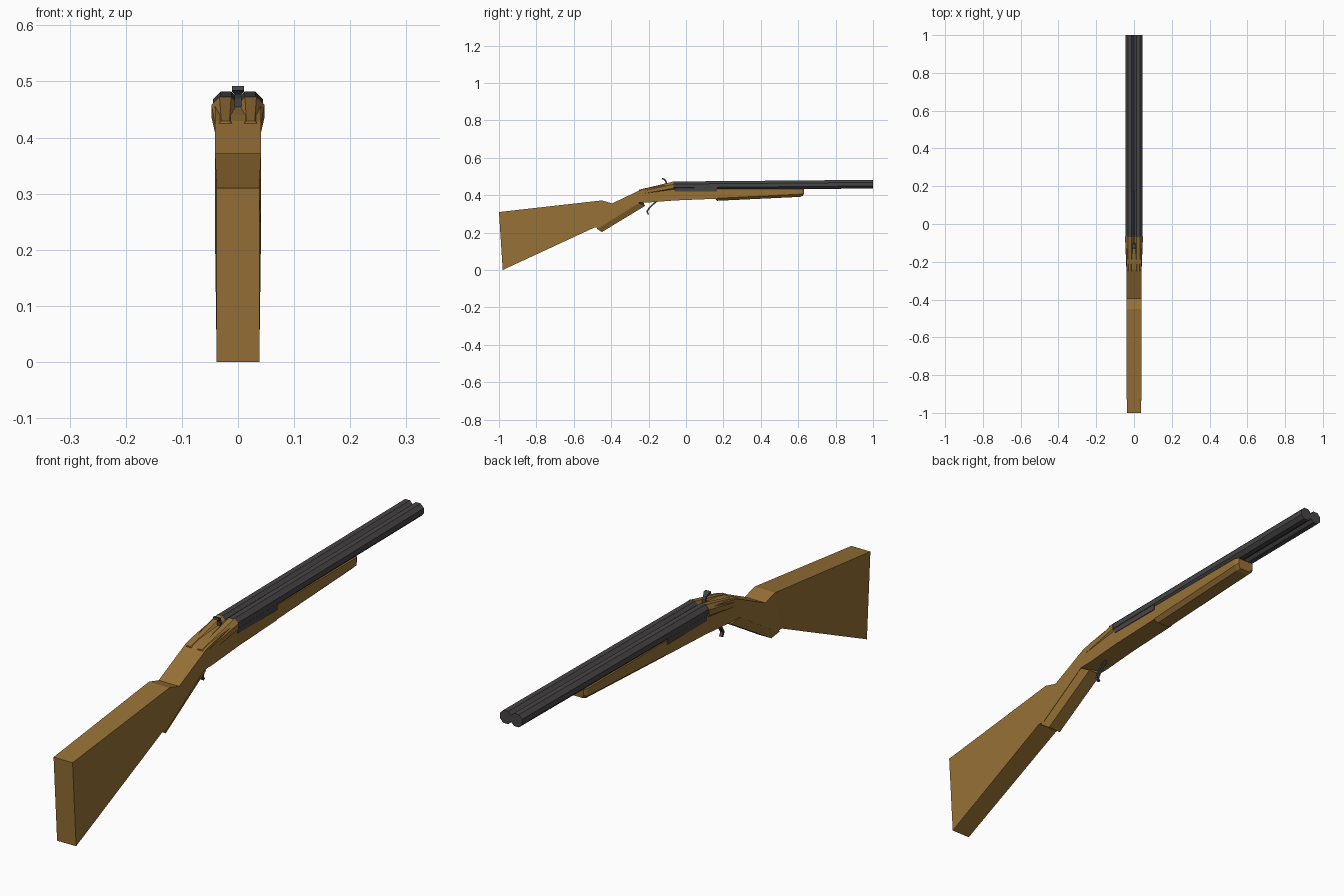
import bpy, bmesh, math
from mathutils import Vector

if "Cube" in bpy.data.objects:
    bpy.data.objects.remove(bpy.data.objects["Cube"])


def material(name, rgb):
    m = bpy.data.materials.new(name)
    m.diffuse_color = (*rgb, 1)
    m.use_nodes = True
    m.node_tree.nodes["Principled BSDF"].inputs["Base Color"].default_value = m.diffuse_color
    return m


wood = material("walnut wood", (0.31, 0.165, 0.037))
steel = material("dark steel", (0.062, 0.058, 0.058))


def loft(name, rings, mat):
    """Skin a list of closed rings and cap both ends."""
    bm = bmesh.new()
    vr = [[bm.verts.new(p) for p in r] for r in rings]
    n = len(vr[0])
    for a, b in zip(vr, vr[1:]):
        for i in range(n):
            j = (i + 1) % n
            bm.faces.new((a[i], a[j], b[j], b[i]))
    bm.faces.new(vr[0])
    bm.faces.new(vr[-1])
    bmesh.ops.recalc_face_normals(bm, faces=bm.faces)
    me = bpy.data.meshes.new(name)
    bm.to_mesh(me)
    bm.free()
    me.materials.append(mat)
    ob = bpy.data.objects.new(name, me)
    bpy.context.collection.objects.link(ob)
    return ob


def mirrored(half):
    """Right half of a ring, top to bottom, closed by its mirror image."""
    return half + [(-x, y, z) for x, y, z in reversed(half)]


def tube(name, x, start, end, mat):
    """Octagonal tube; start and end are (y, z, radius)."""
    rings = []
    for y, z, r in (start, end):
        rings.append([(x + r * math.cos(math.pi * (2 * k + 1) / 8),
                       y, z + r * math.sin(math.pi * (2 * k + 1) / 8)) for k in range(8)])
    return loft(name, rings, mat)


def ribbon(name, path, t, mat):
    """Curved metal lever; path holds (y, z, half width)."""
    rings = []
    for i, (y, z, w) in enumerate(path):
        a, b = path[max(i - 1, 0)], path[min(i + 1, len(path) - 1)]
        d = Vector((b[0] - a[0], b[1] - a[1])).normalized() * t
        rings.append(mirrored([(w, y - d.y, z + d.x), (w, y + d.y, z - d.x)]))
    return loft(name, rings, mat)


# Stock, wrist and receiver: half width, top (y, z), bottom (y, z)
body = [
    (0.038, (-1.0, 0.31), (-0.98, 0.0)),
    (0.041, (-0.45, 0.372), (-0.49, 0.227)),
    (0.041, (-0.395, 0.356), (-0.46, 0.228)),
    (0.041, (-0.24, 0.43), (-0.25, 0.36)),
    (0.041, (-0.20, 0.440), (-0.20, 0.361)),
    (0.041, (-0.065, 0.462), (-0.07, 0.371)),
    (0.041, (-0.06, 0.425), (-0.06, 0.372)),
    (0.040, (0.165, 0.425), (0.165, 0.381)),
]
loft("stock_and_receiver", [mirrored([(w, *t), (w, *b)]) for w, t, b in body], wood)

# Chamfered pistol grip under the wrist
loft("grip", [
    mirrored([(0.041, -0.45, 0.26), (0.041, -0.477, 0.221), (0.026, -0.45, 0.203)]),
    mirrored([(0.041, -0.24, 0.40), (0.041, -0.255, 0.36), (0.026, -0.22, 0.342)]),
], wood)

# Fore-end with chamfered underside and tapered tip
loft("fore_end", [
    mirrored([(0.04, 0.155, 0.434), (0.04, 0.155, 0.383), (0.025, 0.165, 0.37)]),
    mirrored([(0.04, 0.62, 0.434), (0.04, 0.62, 0.406), (0.025, 0.61, 0.391)]),
    mirrored([(0.033, 0.632, 0.432), (0.033, 0.632, 0.411), (0.022, 0.625, 0.397)]),
], wood)

# Barrels and the wooden lobes behind their breeches
for side, sx in (("left", -1), ("right", 1)):
    tube(side + "_barrel", sx * 0.0215, (-0.07, 0.450, 0.025), (1.0, 0.459, 0.025), steel)
    tube(side + "_breech_lobe", sx * 0.0225, (-0.066, 0.448, 0.0272), (-0.25, 0.412, 0.019), wood)

# Rib joining the barrels and the metal block under the breech
loft("barrel_rib", [
    mirrored([(0.006, -0.06, 0.463), (0.006, -0.06, 0.437)]),
    mirrored([(0.006, 0.995, 0.470), (0.006, 0.995, 0.446)]),
], steel)
loft("breech_block", [mirrored([(0.043, y, 0.446), (0.043, y, 0.42)]) for y in (-0.06, 0.165)], steel)

# Top lever and trigger
ribbon("top_lever", [(-0.105, 0.45, 0.007), (-0.106, 0.470, 0.006), (-0.110, 0.479, 0.006),
                     (-0.118, 0.486, 0.011), (-0.128, 0.488, 0.011)], 0.004, steel)
ribbon("trigger", [(-0.155, 0.372, 0.006), (-0.175, 0.352, 0.006), (-0.195, 0.334, 0.006),
                   (-0.208, 0.313, 0.006), (-0.201, 0.297, 0.006)], 0.004, steel)
